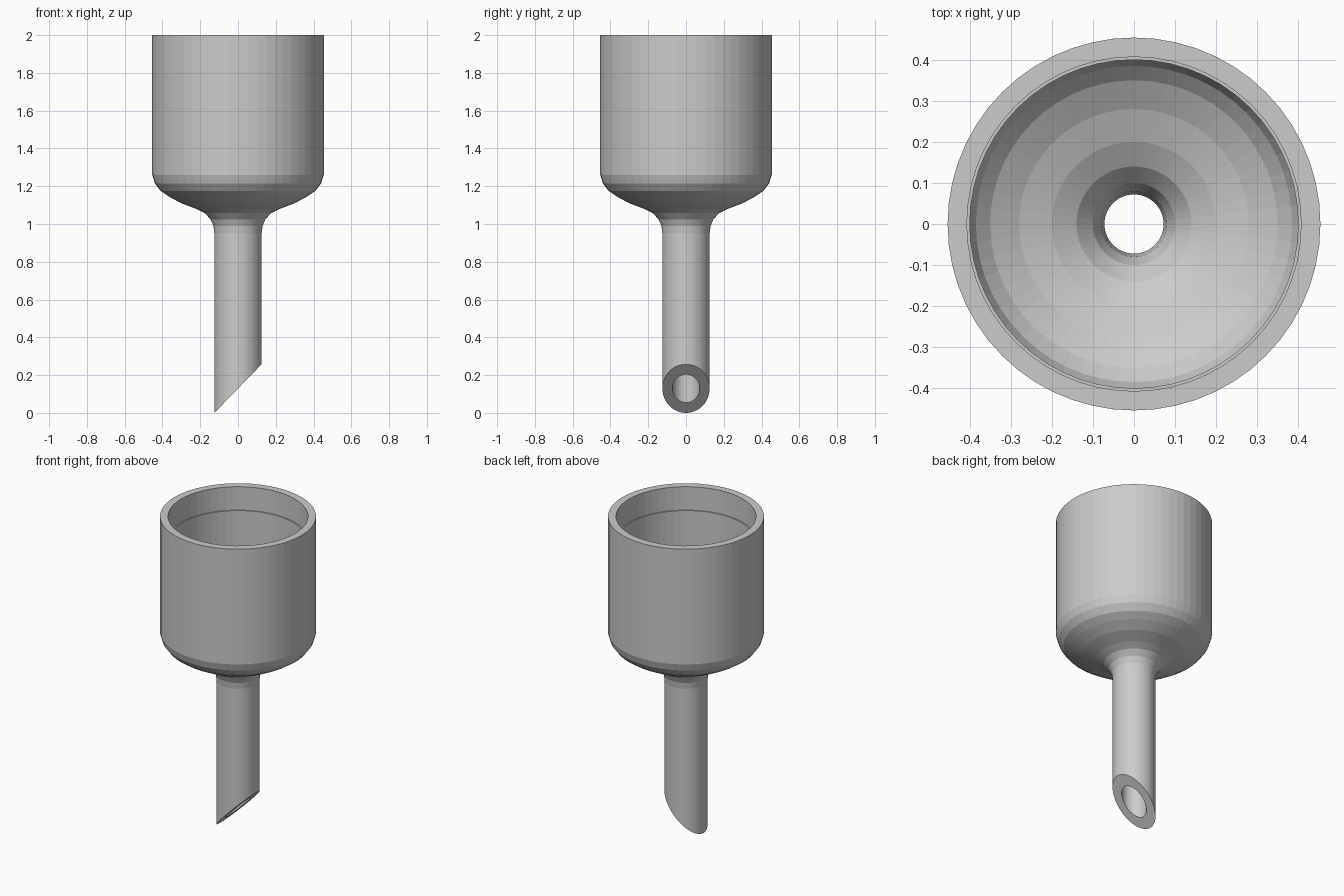
import bpy, bmesh, math
from mathutils import Matrix

cube = bpy.data.objects.get("Cube")
if cube:
    bpy.data.objects.remove(cube, do_unlink=True)

SEGMENTS = 56
STEM_R, BORE_R, CUP_R, CUP_IN = 0.125, 0.072, 0.454, 0.40

# Grey body colour
grey = bpy.data.materials.new("plain grey")
grey.use_nodes = True
colour = (0.6, 0.6, 0.6, 1)
grey.diffuse_color = colour
grey.node_tree.nodes["Principled BSDF"].inputs["Base Color"].default_value = colour

# Wall section: outside from stem to rim, then inside back down the bore
outside = [(STEM_R, 0), (STEM_R, 0.95), (0.13, 0.99), (0.145, 1.025),
           (0.175, 1.057), (0.22, 1.08), (0.3, 1.11), (0.365, 1.145),
           (0.41, 1.175), (0.44, 1.215), (CUP_R, 1.26), (CUP_R, 2)]
inside = [(0.407, 2), (0.407, 1.85), (CUP_IN, 1.85), (CUP_IN, 1.27),
          (0.385, 1.235), (0.35, 1.2), (0.28, 1.16), (0.2, 1.13),
          (0.14, 1.095), (0.1, 1.05), (0.08, 1), (BORE_R, 0.94), (BORE_R, 0)]
section = outside + inside

# Revolve the closed section
bm = bmesh.new()
rings = []
for i in range(SEGMENTS):
    turn = Matrix.Rotation(math.tau * i / SEGMENTS, 3, 'Z')
    rings.append([bm.verts.new(turn.col[0] * r + turn.col[2] * z) for r, z in section])
for i, ring in enumerate(rings):
    following = rings[(i + 1) % SEGMENTS]
    for j in range(len(section)):
        k = (j + 1) % len(section)
        bm.faces.new((ring[j], following[j], following[k], ring[k]))

# Slanted stem tip, longest on the right side
for v in bm.verts:
    if v.co.z < 0.01:
        v.co.z = v.co.x * 1.03 + STEM_R * 1.03

bmesh.ops.recalc_face_normals(bm, faces=bm.faces)
mesh = bpy.data.meshes.new("funnel")
bm.to_mesh(mesh)
bm.free()
mesh.materials.append(grey)
funnel = bpy.data.objects.new("funnel", mesh)
bpy.context.scene.collection.objects.link(funnel)
